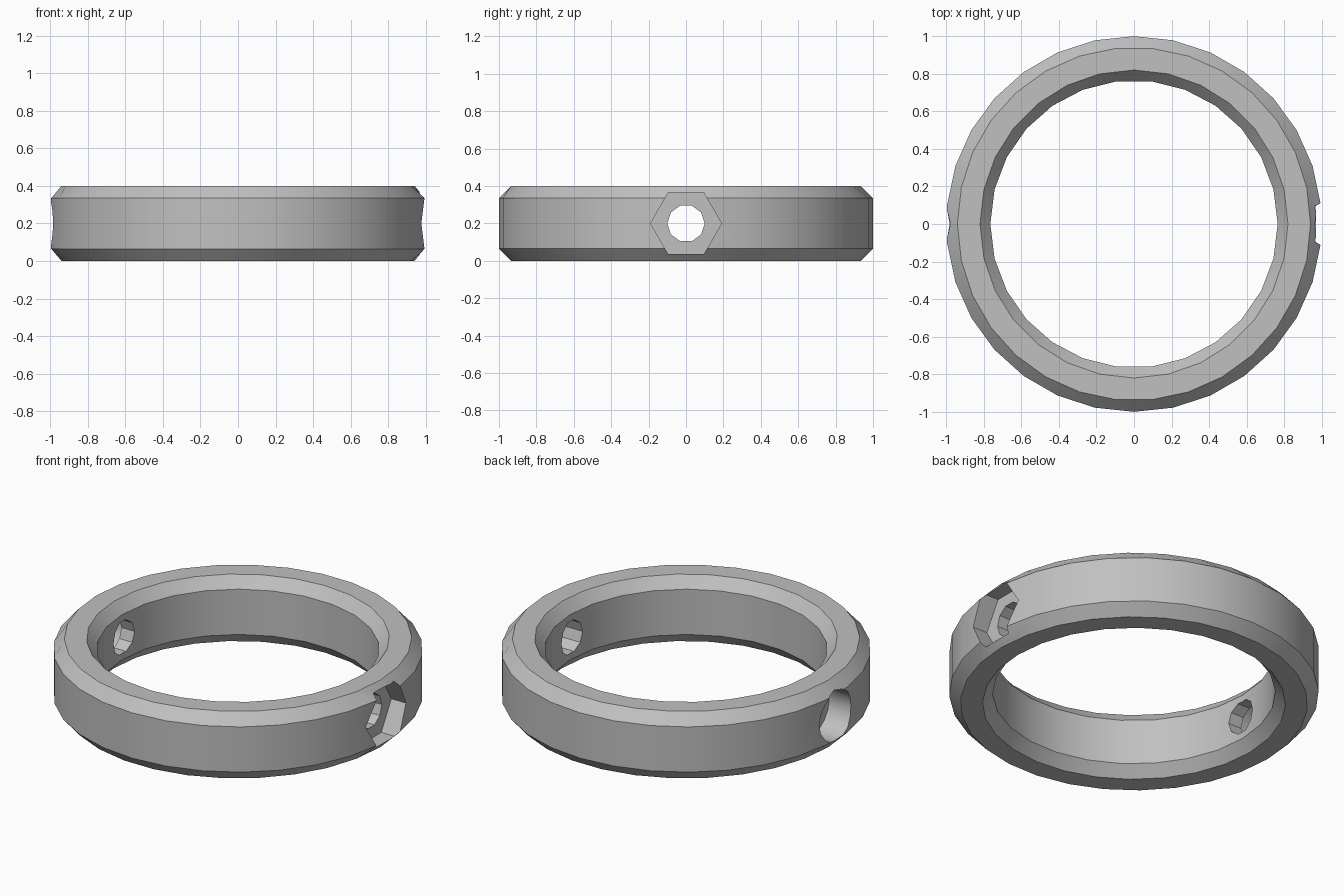
import bpy, bmesh
from math import sin, cos, pi, radians

cube = bpy.data.objects.get("Cube")
if cube:
    bpy.data.objects.remove(cube, do_unlink=True)

grey = bpy.data.materials.new("plain_grey")
grey.use_nodes = True
colour = (0.53, 0.53, 0.53, 1)
grey.diffuse_color = colour
grey.node_tree.nodes["Principled BSDF"].inputs["Base Color"].default_value = colour


def finish(name, bm):
    bmesh.ops.recalc_face_normals(bm, faces=bm.faces)
    mesh = bpy.data.meshes.new(name)
    bm.to_mesh(mesh)
    bm.free()
    mesh.materials.append(grey)
    ob = bpy.data.objects.new(name, mesh)
    bpy.context.collection.objects.link(ob)
    return ob


def closed_loop(bm, points):
    verts = [bm.verts.new(p) for p in points]
    return [bm.edges.new((verts[i - 1], verts[i])) for i in range(len(verts))]


def prism(name, x0, x1, radius, sides):
    """Prism along x at mid height, with a corner on the +y side."""
    bm = bmesh.new()
    ends = []
    for x in (x0, x1):
        ends.append([bm.verts.new((x, radius * cos(2 * pi * i / sides),
                                   MID + radius * sin(2 * pi * i / sides)))
                     for i in range(sides)])
        bm.faces.new(ends[-1])
    for i in range(sides):
        bm.faces.new((ends[0][i - 1], ends[0][i], ends[1][i], ends[1][i - 1]))
    return finish(name, bm)


HEIGHT, MID, BEVEL = 0.4, 0.2, 0.065

# Ring profile: radius, height, sides, turn in degrees
profile = [
    (0.94, 0, 30, 0), (1, BEVEL, 30, 6),
    (1, HEIGHT - BEVEL, 30, 6), (0.94, HEIGHT, 30, 0),
    (0.82, HEIGHT, 28, 0), (0.765, HEIGHT - BEVEL, 26, 0),
    (0.765, BEVEL, 26, 0), (0.82, 0, 28, 0),
]
bm = bmesh.new()
loops = []
for r, z, n, turn in profile:
    loops.append(closed_loop(bm, [
        (r * cos(2 * pi * i / n + radians(turn)),
         r * sin(2 * pi * i / n + radians(turn)), z) for i in range(n)]))
for i in range(len(loops)):
    bmesh.ops.bridge_loops(bm, edges=loops[i - 1] + loops[i])
ring = finish("collar_ring", bm)

# Bolt hole, hexagonal nut pocket and round screw head recess
cutters = [
    prism("bolt_hole_cutter", -1.2, 1.2, 0.1, 10),
    prism("nut_pocket_cutter", 0.88, 1.2, 0.19, 6),
    prism("screw_head_cutter", -1.2, -0.84, 0.15, 16),
]
bpy.ops.object.select_all(action='DESELECT')
bpy.context.view_layer.objects.active = ring
ring.select_set(True)
for cutter in cutters:
    mod = ring.modifiers.new(cutter.name, 'BOOLEAN')
    mod.operation = 'DIFFERENCE'
    mod.solver = 'EXACT'
    mod.object = cutter
    bpy.ops.object.modifier_apply(modifier=mod.name)
    bpy.data.objects.remove(cutter, do_unlink=True)

bpy.ops.object.shade_smooth_by_angle(angle=radians(28))
